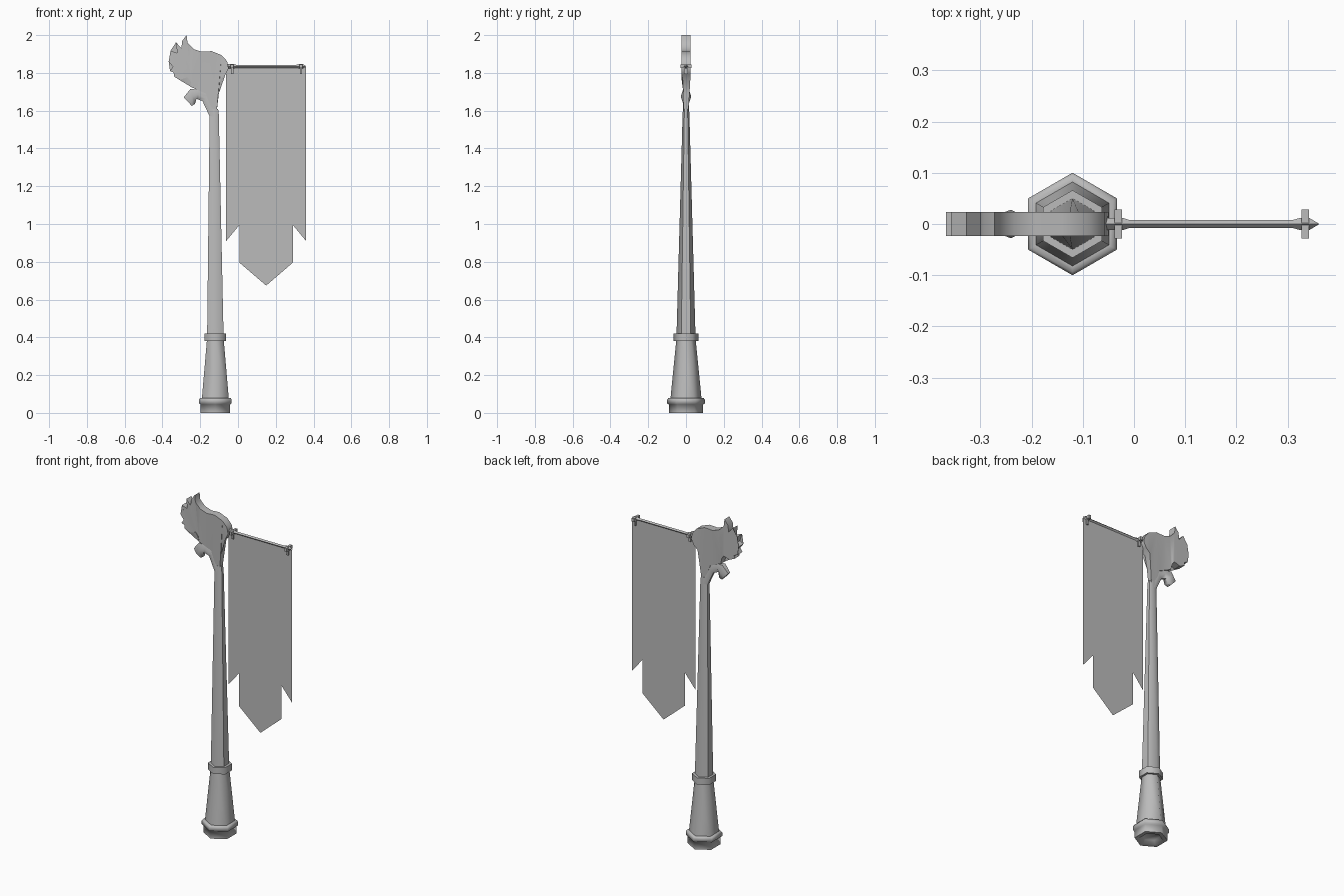
import bpy, bmesh, math
from mathutils import Vector

old = bpy.data.objects.get("Cube")
if old:
    bpy.data.objects.remove(old)

GREY = (0.5, 0.5, 0.5, 1)
mat = bpy.data.materials.new("plain grey")
mat.use_nodes = True
mat.diffuse_color = GREY
mat.node_tree.nodes["Principled BSDF"].inputs["Base Color"].default_value = GREY


def finish(name, bm, smooth=35, fix=True):
    if fix:
        bmesh.ops.recalc_face_normals(bm, faces=bm.faces)
    mesh = bpy.data.meshes.new(name)
    bm.to_mesh(mesh)
    bm.free()
    obj = bpy.data.objects.new(name, mesh)
    bpy.context.collection.objects.link(obj)
    mesh.materials.append(mat)
    bpy.ops.object.select_all(action='DESELECT')
    obj.select_set(True)
    bpy.context.view_layer.objects.active = obj
    bpy.ops.object.shade_smooth_by_angle(angle=math.radians(smooth))
    return obj


def loft(name, sections, sides=6, smooth=62):
    """Sections: centre, in-plane axis, half size along that axis, half size along y."""
    bm = bmesh.new()
    rings = []
    for centre, axis, a, b in sections:
        ring = []
        for i in range(sides):
            t = 2 * math.pi * i / sides
            p = Vector(centre) + Vector(axis).normalized() * a * math.sin(t)
            ring.append(bm.verts.new(p + Vector((0, b * math.cos(t), 0))))
        rings.append(ring)
    for r, s in zip(rings, rings[1:]):
        for i in range(sides):
            j = (i + 1) % sides
            bm.faces.new((r[i], r[j], s[j], s[i]))
    bm.faces.new(rings[0])
    bm.faces.new(rings[-1])
    return finish(name, bm, smooth)


# Hexagonal post with moulded base, collar and recessed underside
POST_X = -0.12
profile = [(0.05, 0.02), (0.065, 0), (0.09, 0), (0.09, 0.045), (0.1, 0.05),
           (0.1, 0.07), (0.094, 0.078), (0.082, 0.078), (0.052, 0.38),
           (0.066, 0.38), (0.066, 0.42), (0.05, 0.42)]
sections = [((POST_X, 0, z), (1, 0, 0), r, r) for r, z in profile]
sections.append(((POST_X - 0.006, 0, 1.58), (1, 0, 0), 0.028, 0.018))
sections.append(((POST_X - 0.006, 0, 1.61), (1, 0, 0), 0.024, 0.016))
loft("post", sections)

# Curled bracket with a flared end
loft("hooked_arm", [
    ((-0.127, 0, 1.57), (1, 0, 0), 0.027, 0.018),
    ((-0.168, 0, 1.663), (0.8, 0, 0.5), 0.027, 0.014),
    ((-0.212, 0, 1.687), (0.4, 0, 0.9), 0.03, 0.014),
    ((-0.24, 0, 1.675), (-0.3, 0, 1), 0.048, 0.028),
    ((-0.266, 0, 1.648), (-0.7, 0, 0.75), 0.036, 0.018)])

# Crested head: a slab that thins towards the neck
outline = [(-.272, 2), (-.267, 1.958), (-.235, 1.926), (-.193, 1.912),
           (-.14, 1.915), (-.087, 1.894), (-.058, 1.862), (-.05, 1.825),
           (-.066, 1.793), (-.093, 1.767), (-.103, 1.687), (-.112, 1.6),
           (-.145, 1.62), (-.17, 1.69), (-.246, 1.724), (-.251, 1.756),
           (-.267, 1.777), (-.304, 1.765), (-.338, 1.78), (-.33, 1.797),
           (-.36, 1.81), (-.345, 1.832), (-.367, 1.86), (-.342, 1.872),
           (-.357, 1.917), (-.322, 1.905), (-.328, 1.962), (-.3, 1.93),
           (-.295, 1.97)]
bm = bmesh.new()
sheets = []
for side in (-1, 1):
    sheet = []
    for x, z in outline:
        depth = 0.023 if z > 1.76 else 0.013 + 0.01 * max(0, (z - 1.69) / 0.07)
        sheet.append(bm.verts.new((x, side * depth, z)))
    sheets.append(sheet)
    bm.faces.new(sheet)
n = len(outline)
for i in range(n):
    j = (i + 1) % n
    bm.faces.new((sheets[0][i], sheets[0][j], sheets[1][j], sheets[1][i]))
bmesh.ops.triangulate(bm, faces=[f for f in bm.faces if len(f.verts) > 4])
finish("crested_head", bm, 40)

# Banner rod with flared ends and a pointed tip
ROD_Z = 1.835
rod = [(-0.06, 0.012), (-0.022, 0.012), (-0.01, 0.008), (0.31, 0.008),
       (0.325, 0.012), (0.342, 0.012), (0.361, 0.0005)]
loft("banner_rod", [((x, 0, ROD_Z), (0, 0, 1), r, r) for x, r in rod], 4, 30)

# Cross clasps that hold the cloth
for name, x in (("inner_clasp", -0.031), ("outer_clasp", 0.334)):
    bm = bmesh.new()
    bmesh.ops.create_cube(bm, size=1)
    bmesh.ops.scale(bm, vec=(0.015, 0.056, 0.02), verts=bm.verts)
    for v in bm.verts:
        v.co += Vector((x, 0, ROD_Z))
    hanger = bmesh.ops.create_cube(bm, size=1)["verts"]
    for v in hanger:
        v.co = Vector((v.co.x * 0.012, v.co.y * 0.02, v.co.z * 0.05)) + Vector((x, 0, 1.82))
    finish(name, bm)

# Cloth with a pointed tail and notched corners
half = [(0.2115, 1.83), (0.2115, 0.91), (0.141, 0.995), (0.141, 0.795)]
cloth = half + [(0, 0.674)] + [(-x, z) for x, z in reversed(half)]
bm = bmesh.new()
bm.faces.new([bm.verts.new((0.149 + x, 0, z)) for x, z in reversed(cloth)])
obj = finish("banner_cloth", bm, fix=False)
